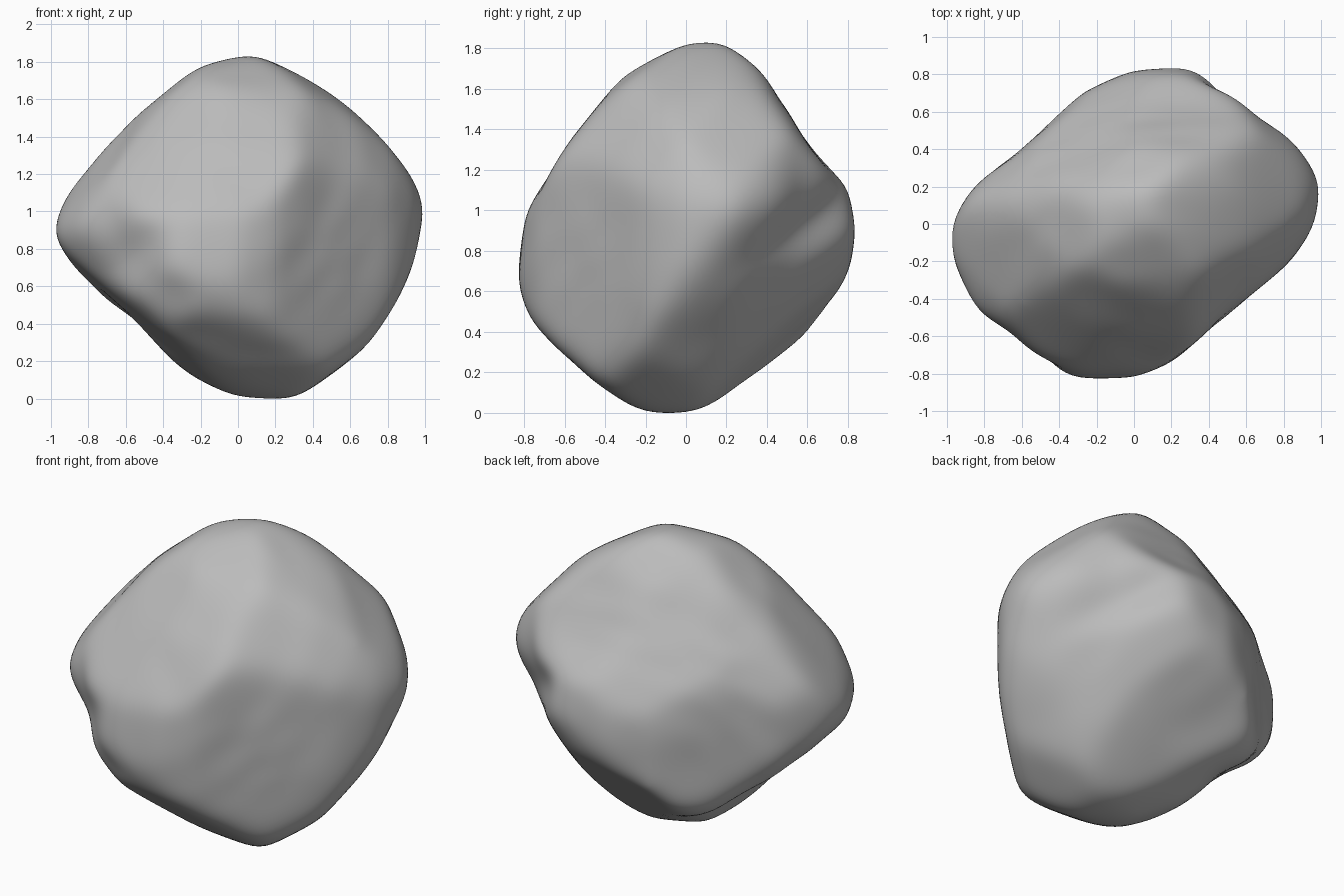
import bpy, bmesh, math
from mathutils import Vector, noise

cube = bpy.data.objects.get("Cube")
if cube:
    bpy.data.objects.remove(cube, do_unlink=True)

CENTRE_HEIGHT = .93
SHARPNESS = 38
TILT = math.radians(28)

# Profiles of the boulder in the main planes
PLAN = [(-1, -.2), (-.9, -.44), (-.64, -.56), (-.5, -.76), (-.3, -.83), (0, -.8), (.2, -.71),
        (.5, -.45), (.8, -.22), (.95, 0), (1, .22), (.9, .43), (.64, .56), (.49, .77),
        (.3, .84), (0, .8), (-.25, .69), (-.6, .37), (-.83, .22), (-.97, 0)]
FRONT = [(-1, .9), (-.85, .65), (-.53, .42), (-.42, .27), (-.25, .08), (0, .03), (.3, 0),
         (.65, .22), (.87, .5), (.95, .75), (1, 1.03), (.9, 1.25), (.6, 1.57), (.35, 1.78),
         (.1, 1.86), (-.2, 1.78), (-.5, 1.57), (-.95, 1.1)]
SIDE = [(-.84, .65), (-.7, .35), (-.45, .08), (-.3, .01), (.15, .04), (.45, .25), (.75, .6),
        (.84, .88), (.78, 1.12), (.6, 1.3), (.45, 1.54), (.35, 1.78), (.2, 1.86), (0, 1.83),
        (-.3, 1.68), (-.55, 1.35), (-.77, 1)]

# Profiles in three tilted planes, measured from the centre
TILTED_FRONT = [(-.94, .1), (-.79, .31), (-.39, .68), (-.12, .83), (.12, .87), (.33, .83),
                (.6, .58), (.83, .35), (.94, .04), (.88, -.2), (.7, -.49), (.38, -.83),
                (.05, -.98), (-.26, -.82), (-.69, -.56), (-.82, -.33), (-.8, -.12)]
TILTED_BACK = [(-.95, .24), (-.83, .44), (-.51, .71), (-.07, .84), (.29, .71), (.56, .44),
               (.85, .12), (.95, -.09), (.82, -.33), (.46, -.57), (.26, -.74), (.07, -.81),
               (-.19, -.76), (-.67, -.4), (-.82, -.17), (-.78, .02)]
TILTED_UNDER = [(-.74, .35), (-.56, .66), (-.26, .86), (.06, .91), (.3, .71), (.65, .23),
                (.74, -.09), (.73, -.37), (.62, -.52), (.45, -.56), (.22, -.78), (-.1, -.84),
                (-.5, -.8), (-.64, -.63), (-.72, -.14)]

# Broad worn facets: direction and distance from the centre
FACETS = [((.61, -.61, .5), .74), ((-.61, .61, .5), .71), ((.61, .61, -.5), .77)]


def cross(a, b):
    return a[0] * b[1] - a[1] * b[0]


def reach_inverse(outline, d):
    """One over the distance from the middle to the outline along d."""
    for a, b in zip(outline, outline[1:] + outline[:1]):
        if cross(a, d) >= 0 and cross(d, b) >= 0 and cross(a, b) > 0:
            edge = (b[0] - a[0], b[1] - a[1])
            return cross(d, edge) / cross(a, b)
    return 0


def profile(points, right, up, middle=0):
    """Outline ordered by angle, with the two axes of its plane."""
    points = [(u, v - middle) for u, v in points]
    points.sort(key=lambda p: math.atan2(p[1], p[0]))
    return points, Vector(right).normalized(), Vector(up).normalized()


def tilted(points, side_x, side_y, lean):
    """Profile whose up axis leans toward (side_y, -side_x)."""
    right = Vector((side_x, side_y, 0)).normalized()
    back = Vector((-right.y, right.x, 0))
    up = back * math.sin(TILT) * lean + Vector((0, 0, math.cos(TILT)))
    return profile(points, right, up)


X, Y, Z = (1, 0, 0), (0, 1, 0), (0, 0, 1)
PROFILES = [profile(PLAN, X, Y),
            profile(FRONT, X, Z, CENTRE_HEIGHT),
            profile(SIDE, Y, Z, CENTRE_HEIGHT),
            tilted(TILTED_FRONT, 1, 1, 1),
            tilted(TILTED_BACK, -1, -1, 1),
            tilted(TILTED_UNDER, -1, 1, -1)]
PLANES = [(Vector(n).normalized(), h) for n, h in FACETS]


def surface_point(d):
    """Soft intersection of all profiles and facets along direction d."""
    limits = [reach_inverse(o, (d.dot(right), d.dot(up))) for o, right, up in PROFILES]
    limits += [max(0, d.dot(n) / h) for n, h in PLANES]
    radius = sum(k ** SHARPNESS for k in limits) ** (-1 / SHARPNESS)
    # gentle weathering, stretched along a slanted grain
    grain = Vector((d.x * 2 + d.z, d.y * 4 - d.z * 2, d.z * 2 - d.y))
    return d * (radius + .025 + .012 * noise.noise(grain * 1.3))


# Boulder body
bm = bmesh.new()
bmesh.ops.create_icosphere(bm, subdivisions=6, radius=1)
for v in bm.verts:
    v.co = surface_point(v.co.normalized())
for step in range(10):
    bmesh.ops.smooth_vert(bm, verts=bm.verts, factor=.5,
                          use_axis_x=True, use_axis_y=True, use_axis_z=True)

# Rest it on the ground
lowest = min(v.co.z for v in bm.verts)
bmesh.ops.translate(bm, verts=bm.verts, vec=(0, 0, -lowest))

mesh = bpy.data.meshes.new("boulder")
bm.to_mesh(mesh)
bm.free()
boulder = bpy.data.objects.new("boulder", mesh)
bpy.context.collection.objects.link(boulder)
mesh.shade_smooth()

# Plain stone colour
stone = bpy.data.materials.new("stone grey")
stone.use_nodes = True
colour = (.5, .5, .5, 1)
stone.diffuse_color = colour
stone.node_tree.nodes["Principled BSDF"].inputs["Base Color"].default_value = colour
mesh.materials.append(stone)
